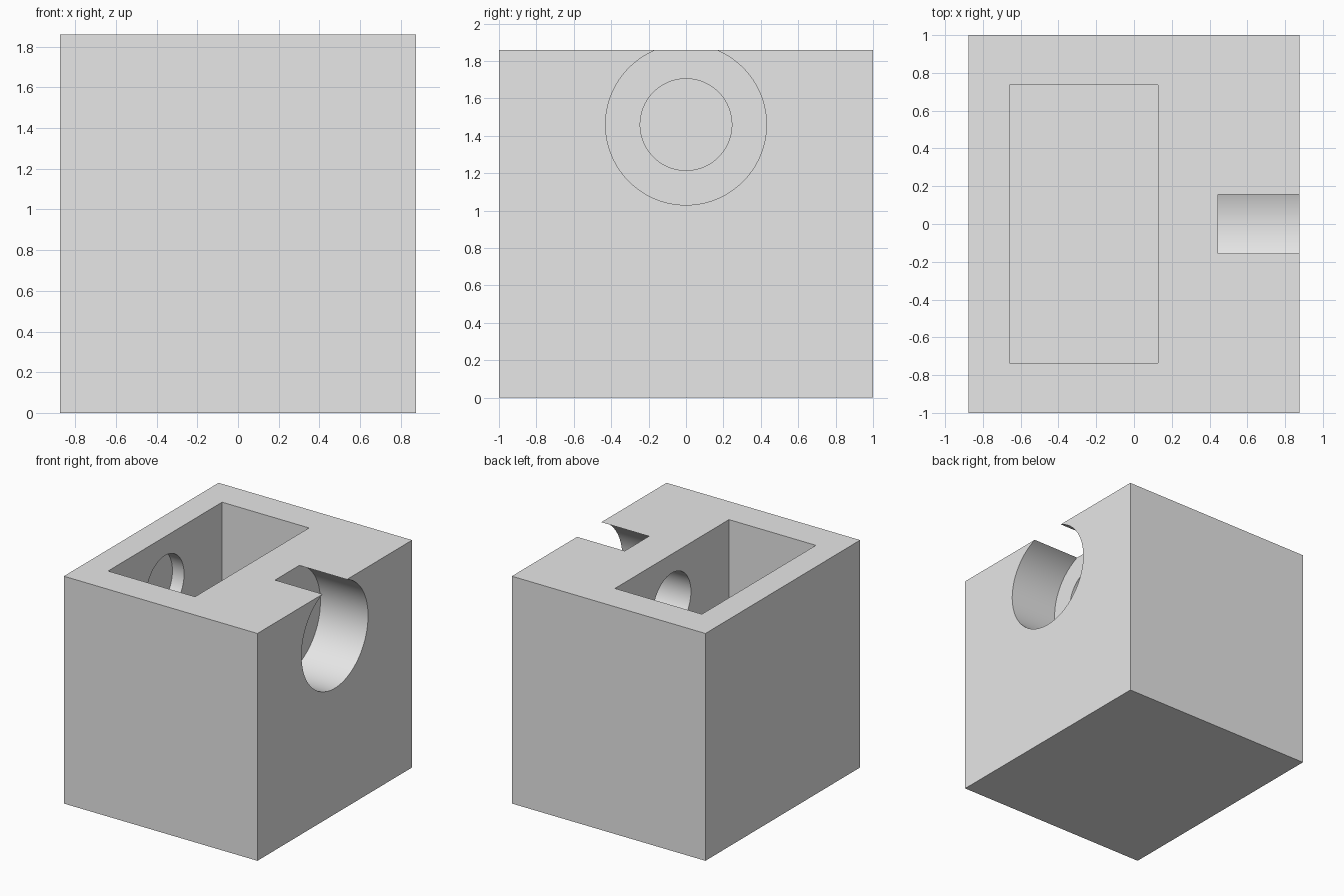
import bpy
import math

if "Cube" in bpy.data.objects:
    bpy.data.objects.remove(bpy.data.objects["Cube"])

grey = bpy.data.materials.new("plain_grey")
grey.diffuse_color = (0.8, 0.8, 0.8, 1)
grey.use_nodes = True
grey.node_tree.nodes["Principled BSDF"].inputs["Base Color"].default_value = grey.diffuse_color


def box(name, x0, x1, y0, y1, z0, z1):
    bpy.ops.mesh.primitive_cube_add(
        size=1, location=((x0 + x1) / 2, (y0 + y1) / 2, (z0 + z1) / 2))
    ob = bpy.context.object
    ob.name = name
    ob.scale = (x1 - x0, y1 - y0, z1 - z0)
    bpy.ops.object.transform_apply(location=True, rotation=True, scale=True)
    ob.data.materials.append(grey)
    return ob


def rod(name, x0, x1, radius, z):
    # cylinder lying along x
    bpy.ops.mesh.primitive_cylinder_add(
        vertices=96, radius=radius, depth=x1 - x0,
        location=((x0 + x1) / 2, 0, z), rotation=(0, math.pi / 2, 0))
    ob = bpy.context.object
    ob.name = name
    bpy.ops.object.transform_apply(location=True, rotation=True, scale=True)
    ob.data.materials.append(grey)
    return ob


AXIS_Z = 1.46

# solid housing
block = box("housing_block", -0.876, 0.876, -1, 1, 0, 1.86)

cutters = [
    # deep rectangular pocket, open at the top
    box("pocket_cutter", -0.66, 0.127, -0.737, 0.737, 0.26, 2.1),
    # wide bore in the right face, breaking through the top
    rod("wide_bore_cutter", 0.445, 1.1, 0.43, AXIS_Z),
    # narrow shaft hole, ending blind in the left wall
    rod("shaft_hole_cutter", -0.765, 0.6, 0.245, AXIS_Z),
]

for cutter in cutters:
    bpy.context.view_layer.objects.active = block
    mod = block.modifiers.new("cut", 'BOOLEAN')
    mod.operation = 'DIFFERENCE'
    mod.solver = 'EXACT'
    mod.object = cutter
    bpy.ops.object.modifier_apply(modifier=mod.name)
    bpy.data.objects.remove(cutter, do_unlink=True)

# smooth round bores, sharp edges elsewhere
bpy.ops.object.select_all(action='DESELECT')
block.select_set(True)
bpy.context.view_layer.objects.active = block
bpy.ops.object.shade_smooth_by_angle(angle=math.radians(30))
